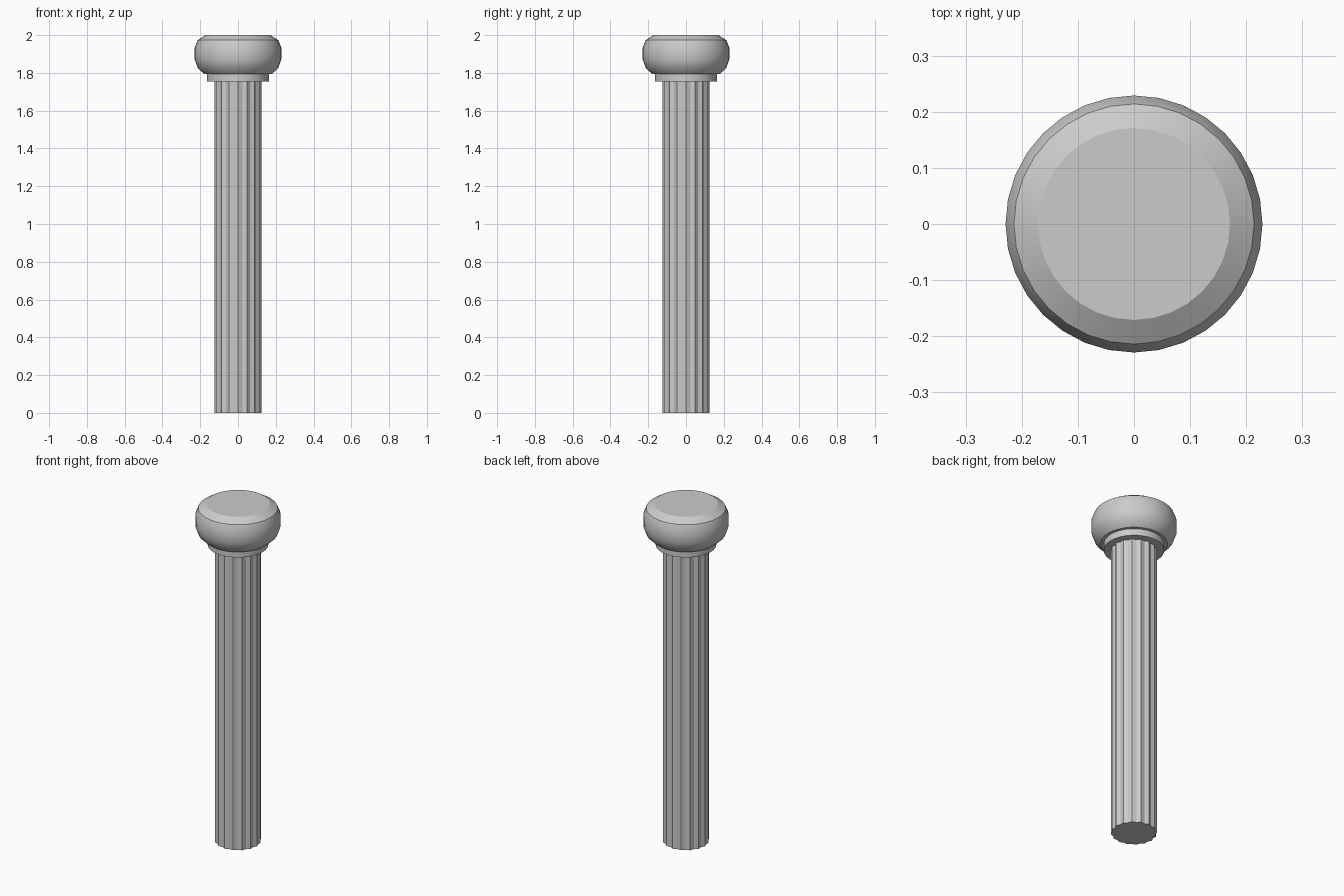
import bpy
import math

if "Cube" in bpy.data.objects:
    bpy.data.objects.remove(bpy.data.objects["Cube"])


def lathe(name, profile, sides):
    """Closed solid turned around z from (radius, height) points."""
    pts = [(r * math.cos(2 * math.pi * i / sides), r * math.sin(2 * math.pi * i / sides), z)
           for r, z in profile for i in range(sides)]
    faces = [list(range(sides))[::-1],
             list(range((len(profile) - 1) * sides, len(profile) * sides))]
    for k in range(len(profile) - 1):
        for i in range(sides):
            j = (i + 1) % sides
            a, b = k * sides, (k + 1) * sides
            faces.append((a + i, a + j, b + j, b + i))
    return make(name, pts, faces)


def make(name, pts, faces):
    mesh = bpy.data.meshes.new(name)
    mesh.from_pydata(pts, [], faces)
    mesh.update()
    ob = bpy.data.objects.new(name, mesh)
    bpy.context.collection.objects.link(ob)
    return ob


def smooth(ob, angle):
    bpy.ops.object.select_all(action='DESELECT')
    ob.select_set(True)
    bpy.context.view_layer.objects.active = ob
    bpy.ops.object.shade_smooth_by_angle(angle=math.radians(angle))


# fluted shaft: alternating ridge and groove radii, flat faces
n = 32
ring = [((0.125 if i % 2 == 0 else 0.116), 2 * math.pi * i / n) for i in range(n)]
points = [(r * math.cos(a), r * math.sin(a), z) for z in (0, 1.77) for r, a in ring]
sides = [(i, (i + 1) % n, n + (i + 1) % n, n + i) for i in range(n)]
make("fluted_shaft", points, sides + [list(range(n))[::-1], list(range(n, 2 * n))])

# collar under the cap
smooth(lathe("collar", [(0.163, 1.755), (0.163, 1.80)], 32), 30)

# rounded cushion cap with flat top
cap = lathe("rounded_cap", [(0.18, 1.795), (0.213, 1.826), (0.229, 1.87),
                            (0.229, 1.935), (0.214, 1.973), (0.171, 2.0)], 32)
smooth(cap, 30)
